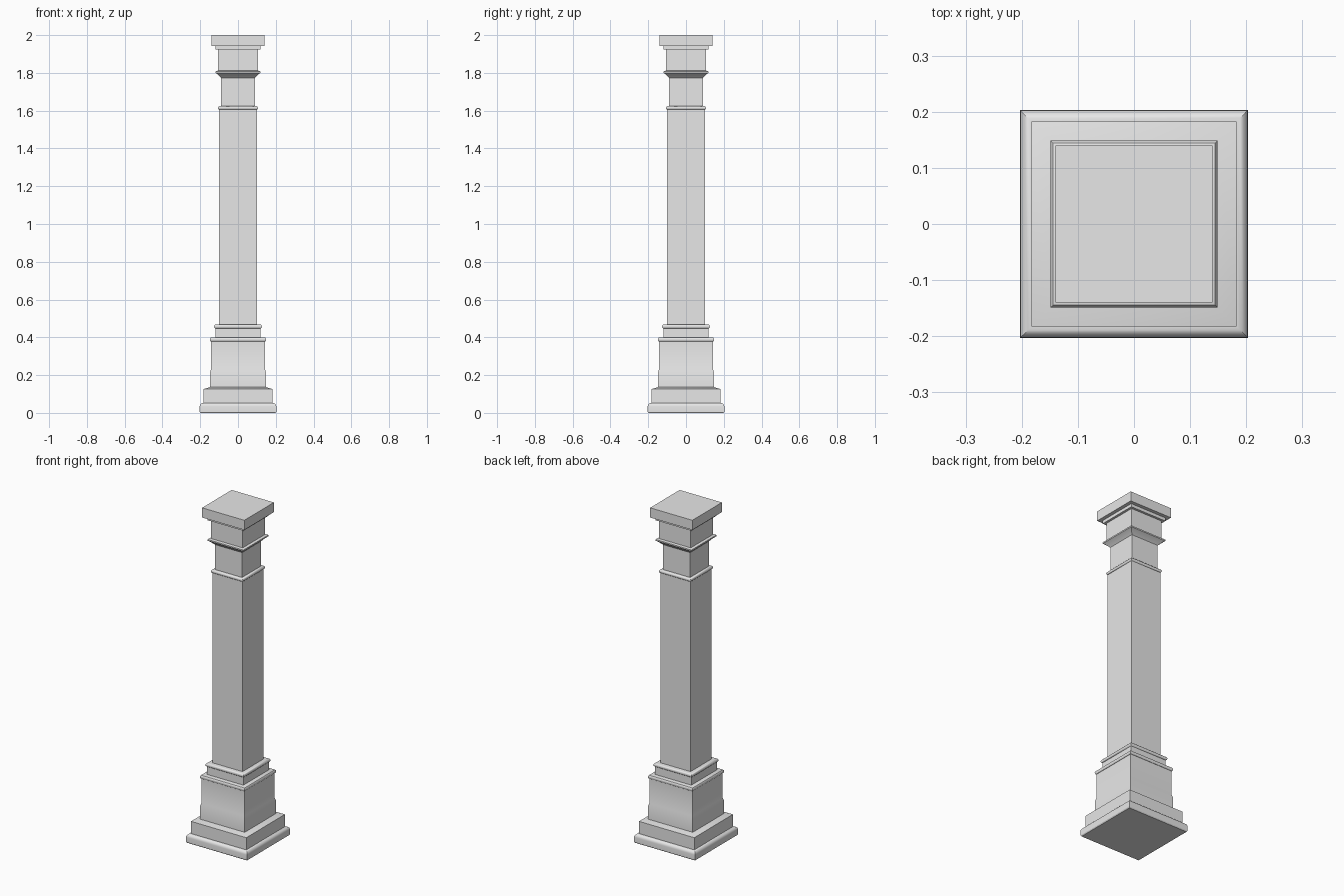
import bpy, bmesh, math

cube = bpy.data.objects.get("Cube")
if cube:
    bpy.data.objects.remove(cube, do_unlink=True)

stone = bpy.data.materials.new("grey_stone")
stone.use_nodes = True
stone.diffuse_color = (0.8, 0.8, 0.8, 1)
stone.node_tree.nodes["Principled BSDF"].inputs["Base Color"].default_value = (0.8, 0.8, 0.8, 1)


def square_stack(name, profile):
    """Sweep a profile of (half width, height) points around a square."""
    bm = bmesh.new()
    rings = [[bm.verts.new((sx * r, sy * r, z)) for sx, sy in ((-1, -1), (1, -1), (1, 1), (-1, 1))]
             for r, z in profile]
    for low, high in zip(rings, rings[1:]):
        for i in range(4):
            j = (i + 1) % 4
            bm.faces.new((low[i], low[j], high[j], high[i]))
    bm.faces.new(rings[0][::-1])
    bm.faces.new(rings[-1])
    mesh = bpy.data.meshes.new(name)
    bm.to_mesh(mesh)
    bm.free()
    mesh.materials.append(stone)
    obj = bpy.data.objects.new(name, mesh)
    bpy.context.collection.objects.link(obj)
    bpy.ops.object.select_all(action='DESELECT')
    obj.select_set(True)
    bpy.context.view_layer.objects.active = obj
    bpy.ops.object.shade_smooth_by_angle(angle=math.radians(32))
    return obj


def rounded_band(name, inner, outer, low, high, steps=6):
    """A half-round moulding that runs around the column."""
    mid, rise = (low + high) / 2, (high - low) / 2
    angles = [math.pi * (i / steps - 0.5) for i in range(steps + 1)]
    square_stack(name, [(inner + (outer - inner) * math.cos(a), mid + rise * math.sin(a))
                        for a in angles])


# Base: foot with a quarter-round top edge, then a plinth with a sloped top
quarter = [math.pi / 2 * i / 5 for i in range(6)]
square_stack("foot", [(0.199, 0), (0.203, 0.006)] +
             [(0.183 + 0.02 * math.cos(a), 0.034 + 0.019 * math.sin(a)) for a in quarter])
square_stack("plinth", [(0.183, 0.053), (0.183, 0.126), (0.149, 0.136)])

# Pedestal and its mouldings
square_stack("pedestal", [(0.149, 0.134), (0.148, 0.215), (0.143, 0.23), (0.143, 0.378)])
rounded_band("pedestal_band", 0.14, 0.149, 0.377, 0.4)
square_stack("pedestal_neck", [(0.12, 0.398), (0.12, 0.447)])
rounded_band("shaft_foot_band", 0.117, 0.127, 0.446, 0.468)

# Shaft
square_stack("shaft", [(0.1, 0.466), (0.1, 1.606)])
rounded_band("shaft_top_band", 0.097, 0.106, 1.605, 1.625)
square_stack("neck", [(0.09, 1.623), (0.09, 1.775)])

# Capital: flared moulding, block, small step and square cap
square_stack("capital_flare", [(0.088, 1.772), (0.112, 1.796), (0.119, 1.8),
                               (0.119, 1.808), (0.105, 1.812)])
square_stack("capital_block", [(0.105, 1.81), (0.105, 1.925)])
square_stack("capital_step", [(0.119, 1.923), (0.119, 1.944)])
square_stack("cap", [(0.14, 1.942), (0.14, 2.0)])
